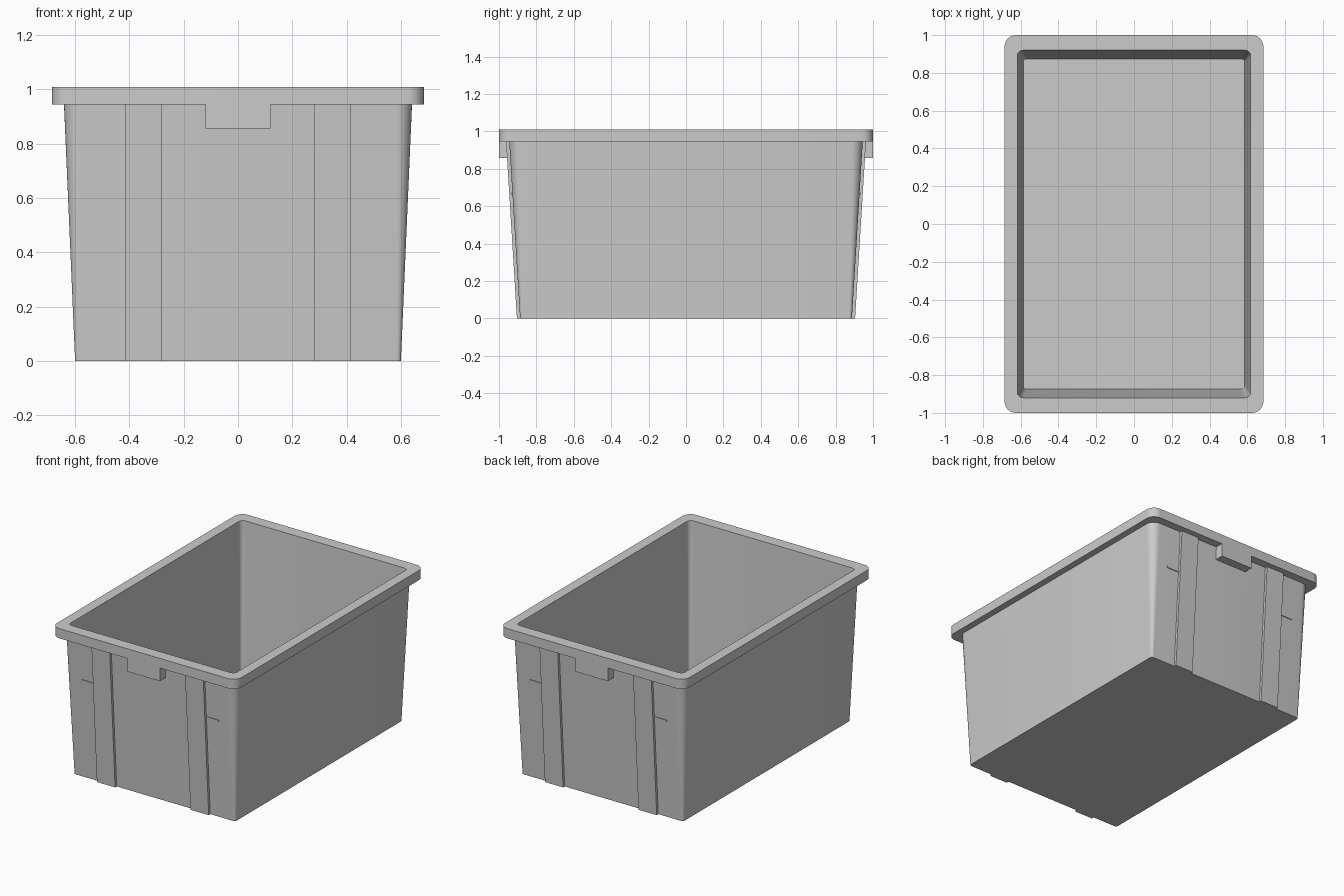
import bpy, bmesh, math

if "Cube" in bpy.data.objects:
    bpy.data.objects.remove(bpy.data.objects["Cube"])

RIM_Z, TOP_Z = 0.945, 1.01
SEG = 8


def finish(bm, name, smooth=False):
    bmesh.ops.recalc_face_normals(bm, faces=bm.faces)
    mesh = bpy.data.meshes.new(name)
    bm.to_mesh(mesh)
    bm.free()
    obj = bpy.data.objects.new(name, mesh)
    bpy.context.collection.objects.link(obj)
    if smooth:
        bpy.ops.object.select_all(action='DESELECT')
        obj.select_set(True)
        bpy.context.view_layer.objects.active = obj
        bpy.ops.object.shade_smooth_by_angle(angle=math.radians(30))
    return obj


def rounded_ring(bm, hx, hy, r, z):
    ring = []
    for i, (sx, sy) in enumerate([(1, 1), (-1, 1), (-1, -1), (1, -1)]):
        for k in range(SEG + 1):
            a = math.pi / 2 * (i + k / SEG)
            ring.append(bm.verts.new((sx * (hx - r) + r * math.cos(a),
                                      sy * (hy - r) + r * math.sin(a), z)))
    return ring


def wall_y(z):
    return 0.887 + (0.945 - 0.887) * z / RIM_Z


def end_block(name, x0, x1, z0, z1, inner, outer, side):
    """Block on an end wall; inner and outer give y as a function of z."""
    bm = bmesh.new()
    rings = []
    for z in (z0, z1):
        rings.append([bm.verts.new((x, side * y, z)) for x, y in
                      ((x0, inner(z)), (x1, inner(z)), (x1, outer(z)), (x0, outer(z)))])
    for i in range(4):
        j = (i + 1) % 4
        bm.faces.new((rings[0][i], rings[0][j], rings[1][j], rings[1][i]))
    bm.faces.new(rings[0])
    bm.faces.new(rings[1])
    return finish(bm, name)


# Tapered tub with rim: outer wall, rim, inner wall and floor in one loft
bm = bmesh.new()
sections = [
    (0.60, 0.887, 0.015, 0.0),
    (0.641, 0.945, 0.06, RIM_Z),
    (0.685, 1.0, 0.06, RIM_Z),
    (0.685, 1.0, 0.06, TOP_Z),
    (0.617, 0.92, 0.03, TOP_Z),
    (0.586, 0.874, 0.02, 0.02),
]
rings = [rounded_ring(bm, *s) for s in sections]
for a, b in zip(rings, rings[1:]):
    for i in range(len(a)):
        j = (i + 1) % len(a)
        bm.faces.new((a[i], a[j], b[j], b[i]))
bm.faces.new(rings[0])
bm.faces.new(rings[-1])
finish(bm, "tub", smooth=True)

for side, end in ((-1, "front"), (1, "back")):
    # Latch tab hanging from the rim
    end_block(f"{end}_latch_tab", -0.12, 0.12, 0.857, RIM_Z,
              lambda z: wall_y(z) - 0.005, lambda z: 1.0, side)
    for sx, hand in ((-1, "left"), (1, "right")):
        # Vertical rib following the wall slope
        x0, x1 = sorted((sx * 0.28, sx * 0.415))
        end_block(f"{end}_{hand}_rib", x0, x1, 0.0, RIM_Z,
                  lambda z: wall_y(z) - 0.005, lambda z: wall_y(z) + 0.017, side)
        # Thin ledge beside the rib
        x0, x1 = sorted((sx * 0.415, sx * 0.51))
        end_block(f"{end}_{hand}_ledge", x0, x1, 0.66, 0.673,
                  lambda z: wall_y(z) - 0.005, lambda z: wall_y(z) + 0.005, side)
